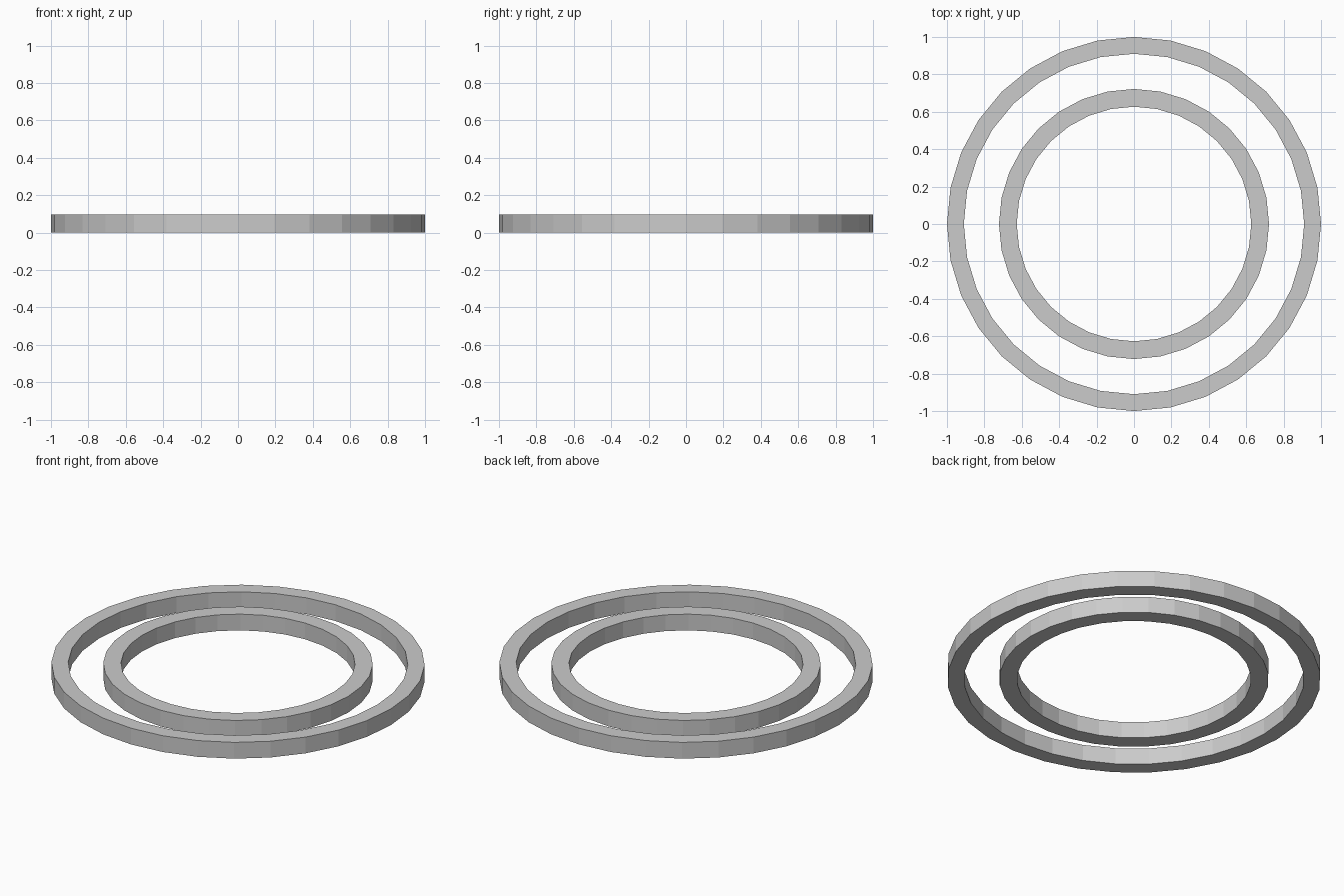
import bpy, bmesh
from math import cos, sin, tau

if "Cube" in bpy.data.objects:
    bpy.data.objects.remove(bpy.data.objects["Cube"])

SIDES = 32
HEIGHT = 0.096


def flat_ring(name, outer, inner):
    # Rectangular cross-section swept around z, flat shaded
    section = [(inner, 0), (outer, 0), (outer, HEIGHT), (inner, HEIGHT)]
    bm = bmesh.new()
    loops = []
    for i in range(SIDES):
        a = tau * i / SIDES
        loops.append([bm.verts.new((r * cos(a), r * sin(a), z)) for r, z in section])
    for i in range(SIDES):
        p, q = loops[i], loops[(i + 1) % SIDES]
        for j in range(4):
            k = (j + 1) % 4
            bm.faces.new((p[j], q[j], q[k], p[k]))
    bmesh.ops.recalc_face_normals(bm, faces=bm.faces)
    mesh = bpy.data.meshes.new(name)
    bm.to_mesh(mesh)
    bm.free()
    obj = bpy.data.objects.new(name, mesh)
    bpy.context.collection.objects.link(obj)
    return obj


# Two concentric rings
flat_ring("outer_ring", 1.0, 0.91)
flat_ring("inner_ring", 0.722, 0.627)
